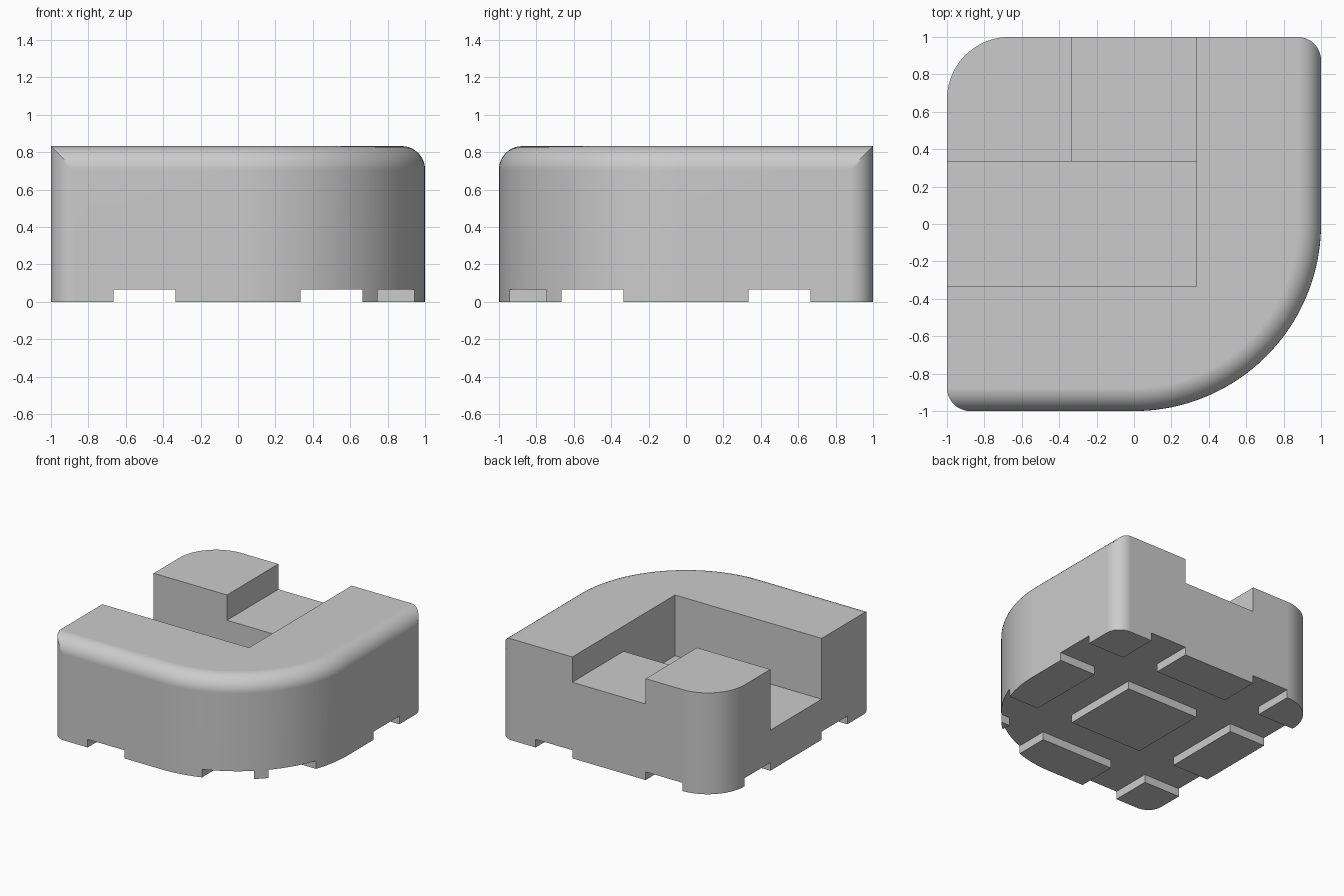
import bpy, bmesh
from math import sin, cos, pi

cube = bpy.data.objects.get("Cube")
if cube:
    bpy.data.objects.remove(cube, do_unlink=True)

HEIGHT = 0.833
THIRD = 1 / 3
ROUND = 0.125      # edge rounding on the outer walls
STEPS = 10

grey = bpy.data.materials.new("plain grey")
grey.use_nodes = True
COLOUR = (0.6, 0.6, 0.6, 1)
grey.diffuse_color = COLOUR
grey.node_tree.nodes["Principled BSDF"].inputs["Base Color"].default_value = COLOUR


def arc(cx, cy, r, start, end, n):
    return [(cx + r * cos(start + (end - start) * i / n),
             cy + r * sin(start + (end - start) * i / n)) for i in range(n + 1)]


def outline(a):
    """Footprint at rounding angle a: zero on the walls, a quarter turn at the top."""
    inset = ROUND * (1 - cos(a))
    c = 1 - ROUND
    return (arc(-c, -c, ROUND, pi, 1.5 * pi - a, STEPS)
            + arc(0, 0, 1 - inset, -pi / 2, 0, 4 * STEPS)
            + arc(c, c, ROUND, a, pi / 2, STEPS)
            + arc(-2 * THIRD, 2 * THIRD, THIRD, pi / 2, pi, 2 * STEPS))


def finish(bm, name):
    bmesh.ops.remove_doubles(bm, verts=bm.verts, dist=1e-5)
    bmesh.ops.recalc_face_normals(bm, faces=bm.faces)
    mesh = bpy.data.meshes.new(name)
    bm.to_mesh(mesh)
    bm.free()
    ob = bpy.data.objects.new(name, mesh)
    bpy.context.collection.objects.link(ob)
    return ob


def cut(target, name, lo, hi):
    """Subtract the box between two corners from the target."""
    bm = bmesh.new()
    bmesh.ops.create_cube(bm, size=1)
    for v in bm.verts:
        v.co = [l + (c + 0.5) * (h - l) for c, l, h in zip(v.co, lo, hi)]
    box = finish(bm, name)
    box.hide_render = True
    mod = target.modifiers.new(name, 'BOOLEAN')
    mod.operation, mod.solver, mod.object = 'DIFFERENCE', 'EXACT', box
    bpy.context.view_layer.objects.active = target
    bpy.ops.object.modifier_apply(modifier=name)
    bpy.data.objects.remove(box, do_unlink=True)


# Rounded body, lofted through stacked footprints
bm = bmesh.new()
layers = [(0, 0)]
for i in range(STEPS + 1):
    a = pi / 2 * i / STEPS
    layers.append((a, HEIGHT - ROUND + ROUND * sin(a)))
rings = [[bm.verts.new((x, y, z)) for x, y in outline(a)] for a, z in layers]
for low, high in zip(rings, rings[1:]):
    for i in range(len(low)):
        j = (i + 1) % len(low)
        bm.faces.new((low[i], low[j], high[j], high[i]))
bm.faces.new(rings[0][::-1])
bm.faces.new(rings[-1])
body = finish(bm, "body")
body.data.materials.append(grey)

# Stepped recess around the corner column
cut(body, "deep_recess", (-1.2, -THIRD, THIRD), (THIRD, THIRD, 1))
cut(body, "shallow_recess", (-THIRD, 0, 0.625), (THIRD, 1.2, 1))

# Crossing grooves that leave nine feet underneath
for side in (-1, 1):
    near, far = sorted((side * THIRD, side * 2 * THIRD))
    cut(body, "groove_along_y", (near, -1.2, -0.1), (far, 1.2, 0.067))
    cut(body, "groove_along_x", (-1.2, near, -0.1), (1.2, far, 0.067))

# Smooth shading with crisp edges
bpy.ops.object.select_all(action='DESELECT')
body.select_set(True)
bpy.context.view_layer.objects.active = body
bpy.ops.object.shade_smooth_by_angle(angle=0.52)
weighted = body.modifiers.new("weighted_normals", 'WEIGHTED_NORMAL')
weighted.keep_sharp = True
